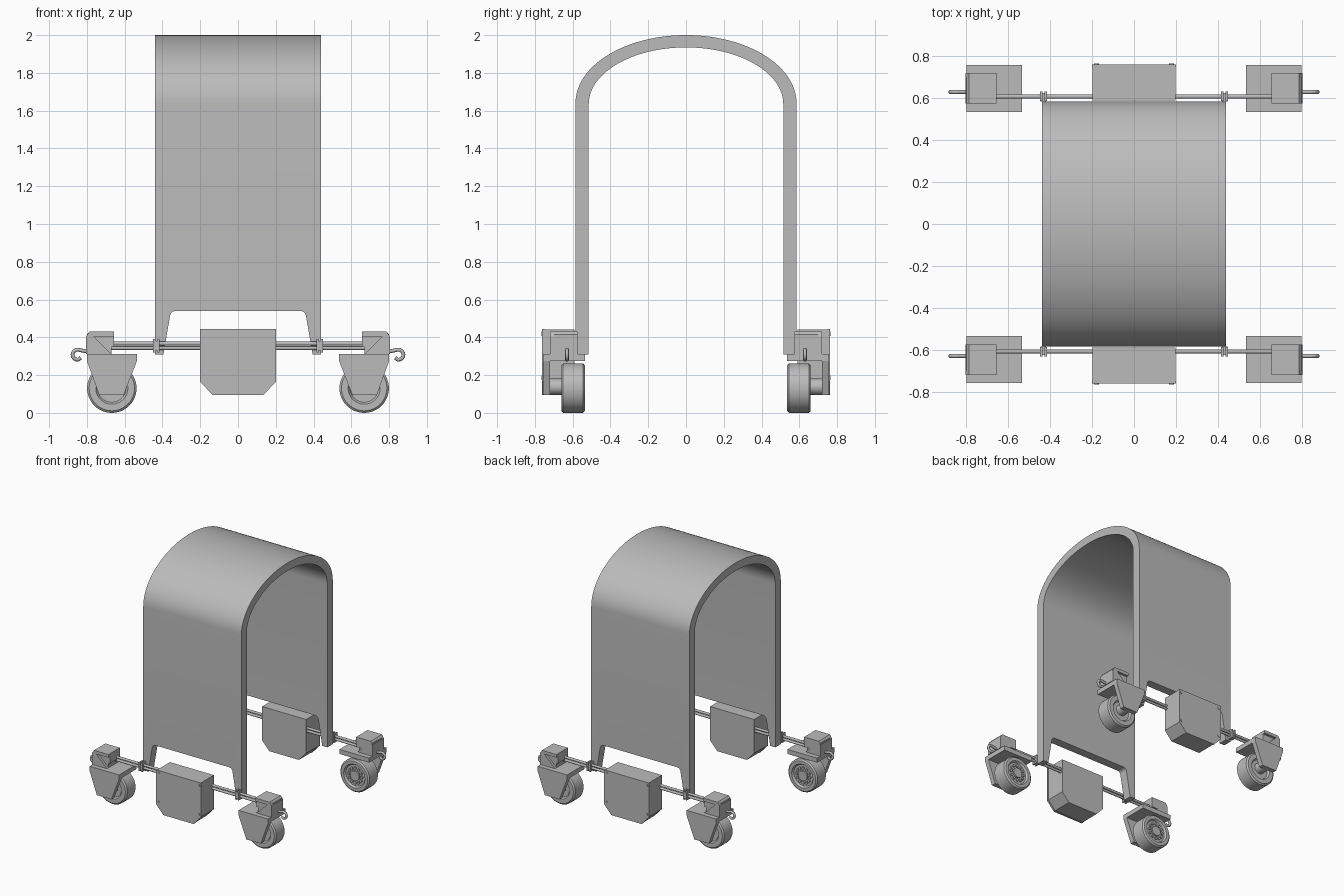
import bpy, bmesh, math
from mathutils import Vector

if "Cube" in bpy.data.objects:
    bpy.data.objects.remove(bpy.data.objects["Cube"])

grey = bpy.data.materials.new("plain grey")
grey.use_nodes = True
colour = (0.5, 0.5, 0.5, 1)
grey.diffuse_color = colour
grey.node_tree.nodes["Principled BSDF"].inputs["Base Color"].default_value = colour


def finish(name, bm, mirror="", smooth=False):
    """Turn a bmesh into an object, mirrored across the given world axes."""
    bmesh.ops.recalc_face_normals(bm, faces=bm.faces)
    mesh = bpy.data.meshes.new(name)
    bm.to_mesh(mesh)
    bm.free()
    mesh.materials.append(grey)
    ob = bpy.data.objects.new(name, mesh)
    bpy.context.collection.objects.link(ob)
    if smooth:
        smooth_object(ob)
    if mirror:
        mod = ob.modifiers.new("mirror", "MIRROR")
        mod.use_axis = ("x" in mirror, "y" in mirror, False)
        mod.use_mirror_merge = False
    return ob


def smooth_object(ob):
    bpy.ops.object.select_all(action="DESELECT")
    ob.select_set(True)
    bpy.context.view_layer.objects.active = ob
    bpy.ops.object.shade_smooth_by_angle(angle=math.radians(35))


def prism(name, points, axis, lo, hi, mirror="", smooth=False):
    """Extrude a profile: (y, z) points along x, or (x, z) points along y."""
    bm = bmesh.new()
    place = (lambda p: (lo, *p)) if axis == "x" else (lambda p: (p[0], lo, p[1]))
    face = bm.faces.new([bm.verts.new(place(p)) for p in points])
    made = bmesh.ops.extrude_face_region(bm, geom=[face])["geom"]
    shift = Vector((hi - lo, 0, 0) if axis == "x" else (0, hi - lo, 0))
    bmesh.ops.translate(bm, vec=shift, verts=[v for v in made if isinstance(v, bmesh.types.BMVert)])
    return finish(name, bm, mirror, smooth)


def box(name, x, y, z, mirror=""):
    corners = [(x[0], z[0]), (x[1], z[0]), (x[1], z[1]), (x[0], z[1])]
    return prism(name, corners, "y", *y, mirror)


def disc(cx, cz, r, n):
    return [(cx + r * math.cos(2 * math.pi * i / n), cz + r * math.sin(2 * math.pi * i / n)) for i in range(n)]


def arc(cx, cz, rx, rz, start, end, n):
    angles = [math.radians(start + (end - start) * i / n) for i in range(n + 1)]
    return [(cx + rx * math.cos(a), cz + rz * math.sin(a)) for a in angles]


# Arched shell, with a rounded notch through both skirts
outer = arc(0, 1.64, 0.585, 0.36, 0, 180, 48)
inner = arc(0, 1.635, 0.515, 0.3, 180, 0, 48)
shell = prism("arched_shell", [(0.585, 0.31)] + outer + [(-0.585, 0.31), (-0.515, 0.31)] + inner + [(0.515, 0.31)],
              "x", -0.44, 0.44)
notch = [(-0.4, 0.28), (0.4, 0.28)] + arc(0.33, 0.51, 0.03, 0.03, 10, 90, 6) + arc(-0.33, 0.51, 0.03, 0.03, 90, 170, 6)
cutter = prism("notch_cutter", notch, "y", -0.8, 0.8)
cutter.hide_render = True
cut = shell.modifiers.new("notch", "BOOLEAN")
cut.object = cutter
cut.solver = "EXACT"
bpy.context.view_layer.objects.active = shell
bpy.ops.object.modifier_apply(modifier="notch")
bpy.data.objects.remove(cutter)
smooth_object(shell)

# Paired rods and their clamps
for i, z in enumerate((0.343, 0.367)):
    prism(f"rod_{i + 1}", disc(-0.608, z, 0.01, 16), "x", -0.67, 0.67, "y", True)
for i, x in enumerate((0.415, 0.437)):
    box(f"clamp_flange_{i + 1}", (x, x + 0.012), (-0.632, -0.588), (0.32, 0.39), "xy")
box("clamp_core", (0.42, 0.445), (-0.626, -0.585), (0.33, 0.38), "xy")

# Control boxes with cover and screws
outline = [(-0.135, 0.095), (0.135, 0.095), (0.2, 0.165), (0.2, 0.445), (-0.2, 0.445), (-0.2, 0.165)]
prism("control_box", [(x * 0.985, 0.27 + (z - 0.27) * 0.985) for x, z in outline], "y", -0.748, -0.59, "y")
prism("box_cover", outline, "y", -0.762, -0.748, "y")
for i, z in enumerate((0.185, 0.42)):
    prism(f"cover_screw_{i + 1}", disc(0.18, z, 0.012, 16), "y", -0.766, -0.76, "xy", True)

# Caster brackets: plate, single fork arm and axle
box("caster_plate", (0.535, 0.8), (-0.758, -0.535), (0.275, 0.312), "xy")
prism("fork_arm", [(0.535, 0.275), (0.605, 0.095), (0.735, 0.095), (0.8, 0.275)], "y", -0.758, -0.72, "xy")
prism("axle", disc(0.668, 0.138, 0.043, 24), "y", -0.72, -0.64, "xy", True)

# Wheels turned from a profile of (radius, y)
profile = [(0.0, -0.645), (0.075, -0.645), (0.085, -0.66), (0.12, -0.66), (0.131, -0.65),
           (0.131, -0.545), (0.12, -0.535), (0.095, -0.535), (0.085, -0.55), (0.0, -0.55)]
bm = bmesh.new()
verts = [bm.verts.new((0.668 + r, y, 0.131)) for r, y in profile]
edges = [bm.edges.new(pair) for pair in zip(verts, verts[1:])]
bmesh.ops.spin(bm, geom=verts + edges, cent=(0.668, 0, 0.131), axis=(0, 1, 0), angle=2 * math.pi, steps=48)
bmesh.ops.remove_doubles(bm, verts=bm.verts, dist=0.0005)
finish("wheel", bm, "xy", True)
prism("wheel_hub", disc(0.668, 0.131, 0.04, 24), "y", -0.55, -0.538, "xy", True)
for i, (x, z) in enumerate(disc(0.668, 0.131, 0.06, 12)):
    prism(f"bearing_roller_{i + 1}", disc(x, z, 0.011, 10), "y", -0.55, -0.541, "xy", True)

# Blocks that hold the rod ends
prism("rod_block_top", [(0.657, 0.35), (0.8, 0.35), (0.8, 0.415), (0.787, 0.43), (0.657, 0.43)],
      "y", -0.7, -0.575, "xy")
prism("rod_block_lip", [(0.657, 0.405), (0.803, 0.405), (0.787, 0.43), (0.657, 0.43)], "y", -0.72, -0.7, "xy")
prism("rod_block_gusset", [(0.67, 0.312), (0.8, 0.312), (0.8, 0.405), (0.765, 0.405)], "y", -0.72, -0.575, "xy")
box("rod_block_core", (0.67, 0.8), (-0.7, -0.6), (0.312, 0.4), "xy")
box("rod_block_end_plate", (0.787, 0.805), (-0.72, -0.575), (0.312, 0.405), "xy")

# Outer hooks
curve = bpy.data.curves.new("hook", "CURVE")
curve.dimensions = "3D"
curve.bevel_depth = 0.01
curve.bevel_resolution = 2
curve.use_fill_caps = True
path = [(0.8, 0.325), (0.835, 0.332)] + arc(0.847, 0.308, 0.029, 0.027, 90, -90, 8) + [(0.832, 0.292)]
spline = curve.splines.new("POLY")
spline.points.add(len(path) - 1)
for point, (x, z) in zip(spline.points, path):
    point.co = (x, -0.63, z, 1)
curve.materials.append(grey)
hook = bpy.data.objects.new("hook", curve)
bpy.context.collection.objects.link(hook)
mod = hook.modifiers.new("mirror", "MIRROR")
mod.use_axis = (True, True, False)
